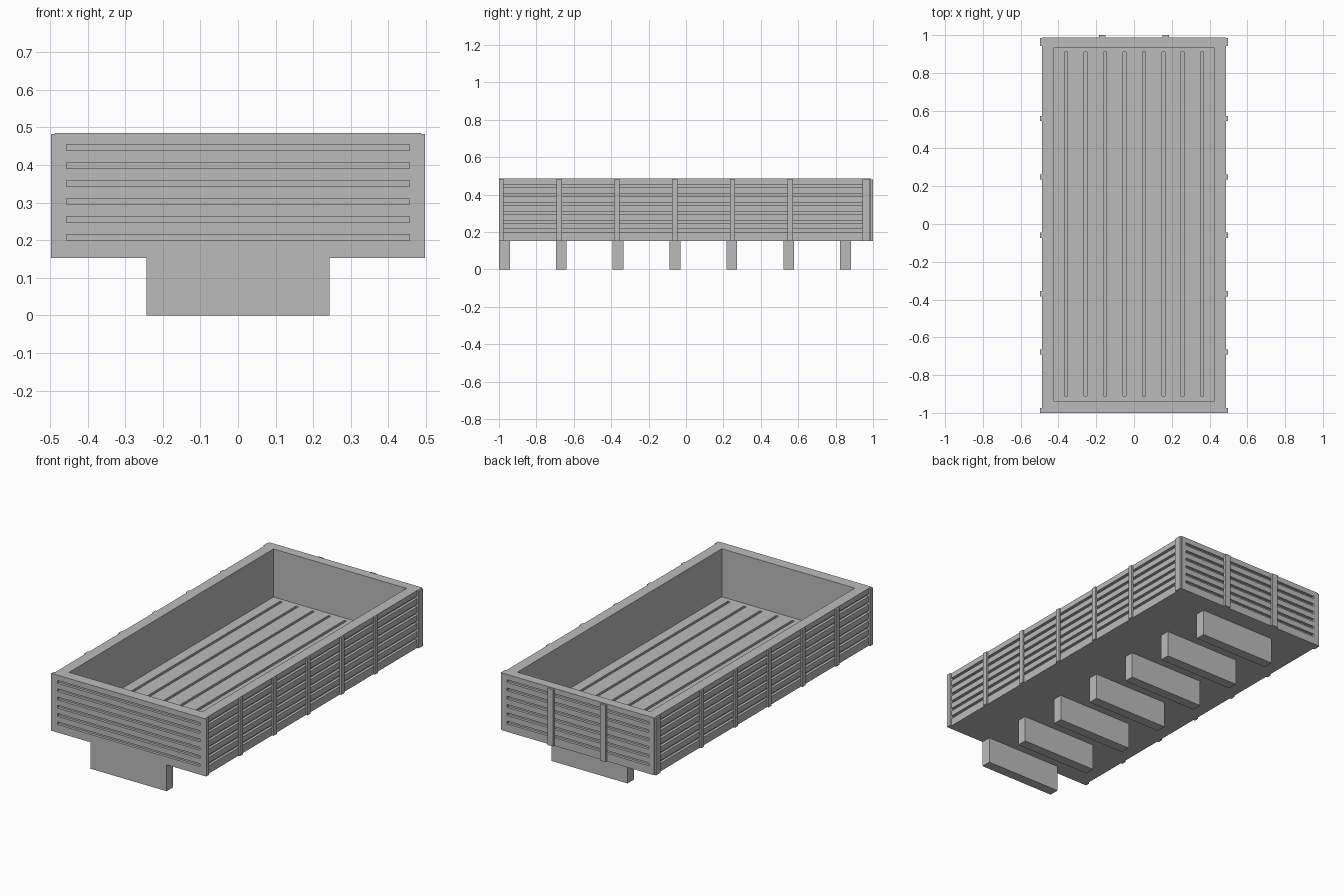
import bpy, bmesh

cube = bpy.data.objects.get("Cube")
if cube:
    bpy.data.objects.remove(cube)

grey = bpy.data.materials.new("plain grey")
grey.use_nodes = True
grey.diffuse_color = (0.5, 0.5, 0.5, 1)
grey.node_tree.nodes["Principled BSDF"].inputs["Base Color"].default_value = (0.5, 0.5, 0.5, 1)


def boxes(name, spans):
    """One object made of boxes, each given as x, y and z ranges."""
    bm = bmesh.new()
    for span in spans:
        verts = bmesh.ops.create_cube(bm, size=1)["verts"]
        for v in verts:
            for axis, (low, high) in enumerate(span):
                v.co[axis] = low if v.co[axis] < 0 else high
    mesh = bpy.data.meshes.new(name)
    bm.to_mesh(mesh)
    bm.free()
    mesh.materials.append(grey)
    obj = bpy.data.objects.new(name, mesh)
    bpy.context.collection.objects.link(obj)
    return obj


def cut(target, cutter):
    cutter.hide_render = True
    cutter.hide_viewport = True
    mod = target.modifiers.new(cutter.name, "BOOLEAN")
    mod.operation = "DIFFERENCE"
    mod.solver = "EXACT"
    mod.object = cutter


BOTTOM, TOP, FLOOR = 0.153, 0.485, 0.207
HALF, FRONT, BACK = 0.487, -1.0, 0.988
DEPTH = 0.015

# Open cargo box
body = boxes("cargo_box", [((-HALF, HALF), (FRONT, BACK), (BOTTOM, TOP))])
cut(body, boxes("hollow_cutter", [((-0.426, 0.426), (-0.936, 0.933), (FLOOR, 0.6))]))

# Horizontal grooves on all four walls
grooves = []
for i in range(6):
    z = (0.199 + i * 0.0478, 0.215 + i * 0.0478)
    grooves.append(((-0.456, 0.456), (FRONT - 0.1, FRONT + DEPTH), z))
    grooves.append(((-0.456, 0.456), (BACK - DEPTH, BACK + 0.1), z))
    for side in (-1, 1):
        x = sorted((side * (HALF - DEPTH), side * 0.6))
        grooves.append((x, (-0.975, 0.943), z))
cut(body, boxes("wall_groove_cutter", grooves))

# Lengthwise gaps between the floor planks
gaps = []
for i in range(8):
    x = -0.36 + i * 0.103
    gaps.append(((x - 0.008, x + 0.008), (-0.91, 0.91), (FLOOR - 0.01, FLOOR + 0.05)))
cut(body, boxes("floor_gap_cutter", gaps))

# Upright posts along both sides, with wider ones at the back corners
ranges = [(FRONT, -0.975)]
ranges += [(-0.692 + i * 0.309, -0.664 + i * 0.309) for i in range(5)]
ranges.append((0.943, 0.984))
for side, name in ((1, "left_posts"), (-1, "right_posts")):
    x = sorted((side * (HALF - 0.002), side * 0.497))
    boxes(name, [(x, y, (BOTTOM, TOP - 0.002)) for y in ranges])

# Two posts on the tailgate
boxes("tailgate_posts", [((x - 0.018, x + 0.018), (BACK - 0.002, 1.0), (BOTTOM, TOP - 0.004))
                         for x in (-0.168, 0.168)])

# Cross beams underneath
boxes("cross_beams", [((-0.243, 0.243), (FRONT + i * 0.304, FRONT + 0.058 + i * 0.304),
                       (0, BOTTOM + 0.002)) for i in range(7)])
